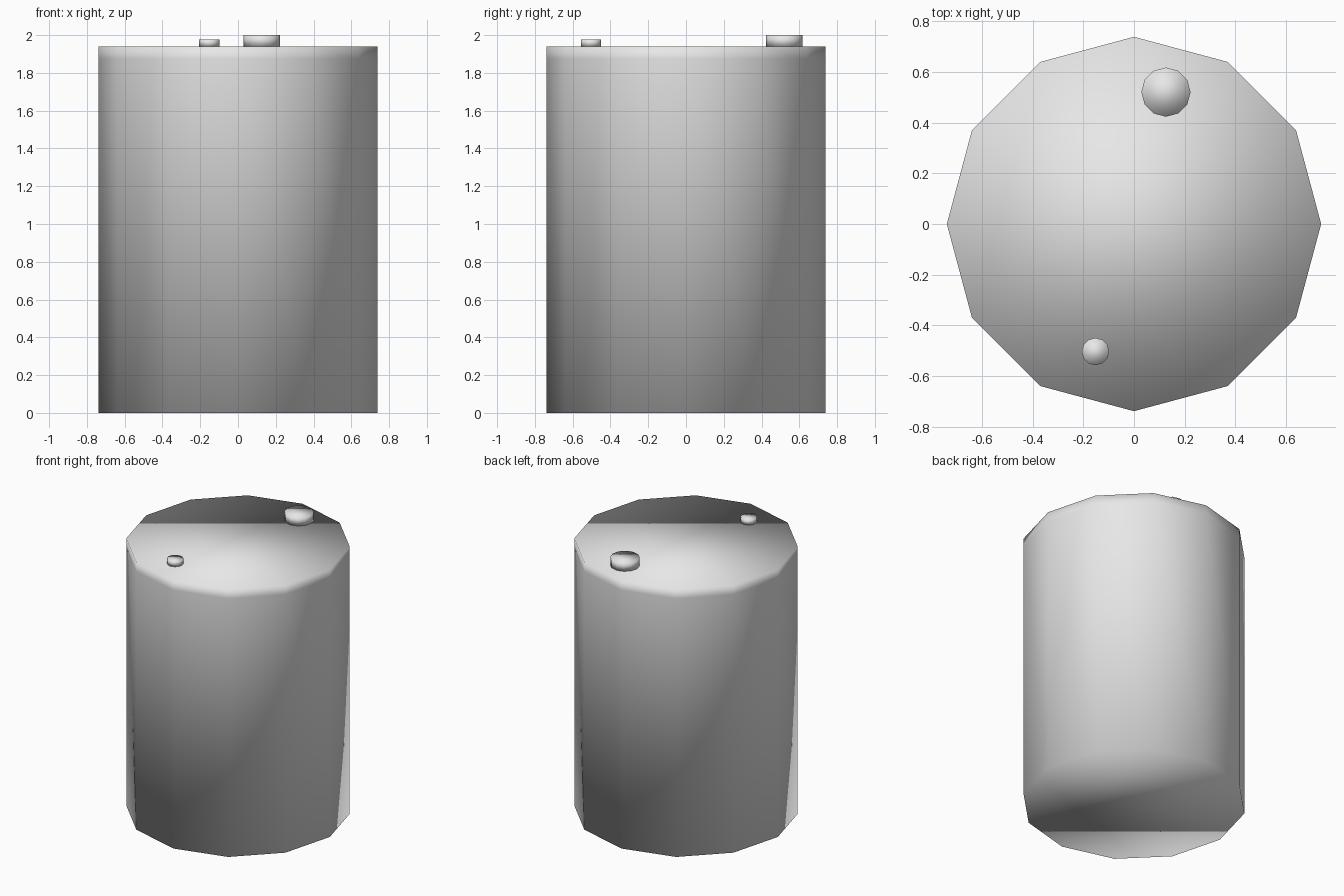
import bpy
import bmesh
from math import cos, sin, tau

cube = bpy.data.objects.get("Cube")
if cube:
    bpy.data.objects.remove(cube, do_unlink=True)

GREY = (0.8, 0.8, 0.8, 1.0)
material = bpy.data.materials.new("light_grey")
material.use_nodes = True
material.diffuse_color = GREY
material.node_tree.nodes["Principled BSDF"].inputs["Base Color"].default_value = GREY


def smooth_drum(name, x, y, radius, heights, sides=12):
    """Stack equal rings at the given heights, cap both ends and shade it all smooth."""
    bm = bmesh.new()
    rings = []
    for z in heights:
        rings.append([bm.verts.new((radius * sin(tau * i / sides),
                                    radius * cos(tau * i / sides), z))
                      for i in range(sides)])
    for low, high in zip(rings, rings[1:]):
        for i in range(sides):
            j = (i + 1) % sides
            bm.faces.new((low[i], low[j], high[j], high[i]))
    bm.faces.new(rings[0])
    bm.faces.new(rings[-1])
    bmesh.ops.recalc_face_normals(bm, faces=bm.faces)
    for face in bm.faces:
        face.smooth = True
    mesh = bpy.data.meshes.new(name)
    bm.to_mesh(mesh)
    bm.free()
    mesh.materials.append(material)
    obj = bpy.data.objects.new(name, mesh)
    obj.location = (x, y, 0)
    bpy.context.collection.objects.link(obj)
    return obj


# Tank body, with a narrow band below the top rim
TOP = 1.94
smooth_drum("tank_body", 0, 0, 0.738, (0, TOP - 0.065, TOP))

# Large and small filler caps on the lid
smooth_drum("large_cap", 0.126, 0.52, 0.097, (TOP, 2.0))
smooth_drum("small_cap", -0.152, -0.503, 0.054, (TOP, 1.977))
